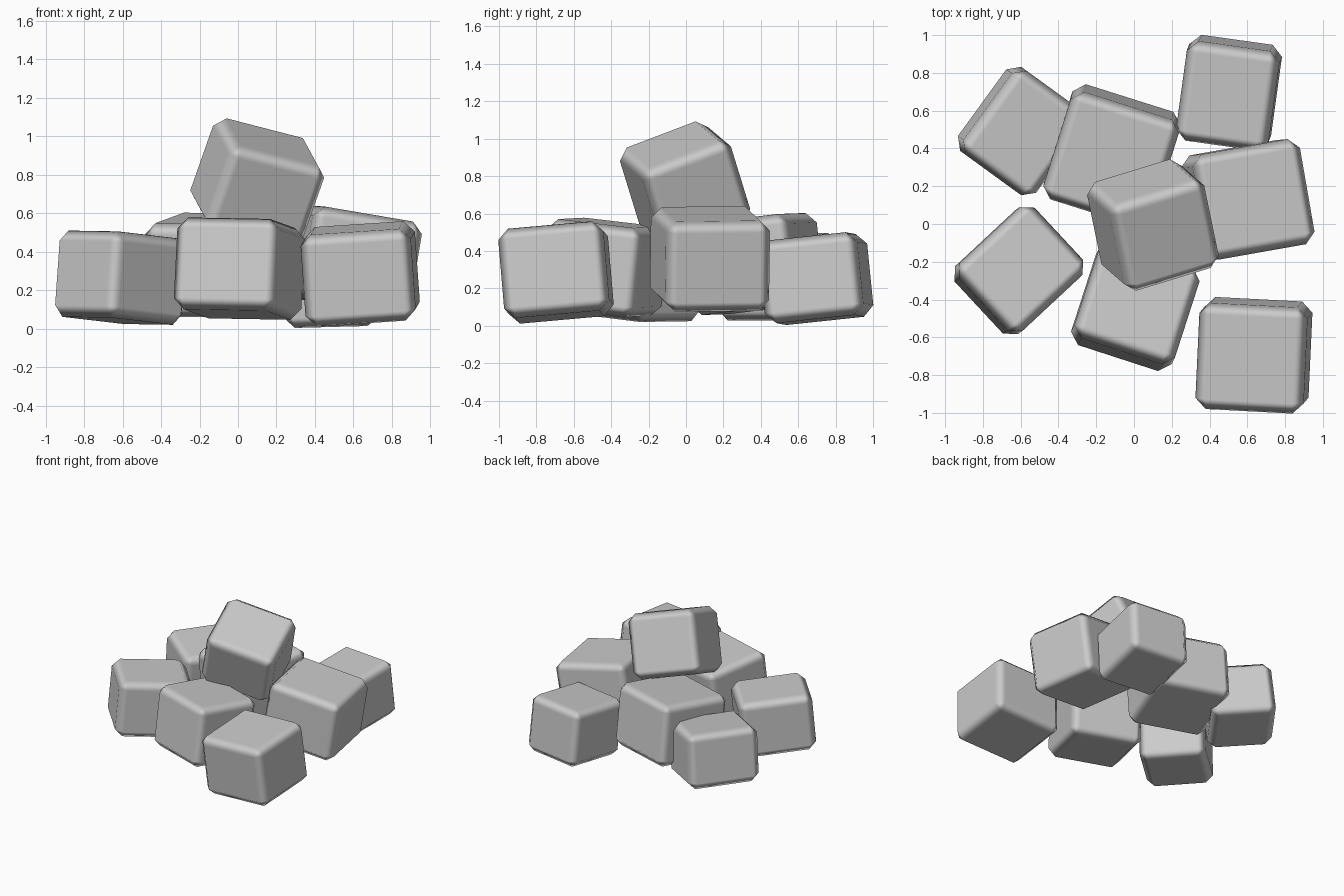
import bpy
from math import cos, sin, radians
from mathutils import Vector, Matrix

if "Cube" in bpy.data.objects:
    bpy.data.objects.remove(bpy.data.objects["Cube"])


def block(name, centre, size, yaw, lean, bevel=0.057):
    """Chamfered, soft-shaded block; yaw is seen from above, lean is the xy of its up axis."""
    up = Vector((lean[0], lean[1], 1 - lean[0] ** 2 / 2 - lean[1] ** 2 / 2)).normalized()
    c, s = cos(radians(yaw)), sin(radians(yaw))
    x = Vector((c, s, -(up.x * c + up.y * s) / up.z)).normalized()
    y = up.cross(x)
    rot = Matrix((x, y, up)).transposed().to_4x4()

    bpy.ops.mesh.primitive_cube_add(size=1)
    ob = bpy.context.object
    ob.name = name
    ob.data.transform(Matrix.Diagonal((*size, 1)))
    ob.matrix_world = Matrix.Translation(centre) @ rot
    bpy.ops.object.shade_smooth()
    mod = ob.modifiers.new("soft_edges", 'BEVEL')
    mod.width = bevel
    mod.segments = 1
    mod.limit_method = 'NONE'
    mod.harden_normals = True
    return ob


# Ring of rocks on the ground
block("rock_back_left", (-0.597, 0.492, 0.262), (0.48, 0.55, 0.43), -36, (0.09, -0.065))
block("rock_back_middle", (-0.117, 0.362, 0.33), (0.60, 0.60, 0.49), -17.5, (-0.023, -0.108))
block("rock_back_right", (0.503, 0.695, 0.252), (0.495, 0.535, 0.445), -8, (-0.04, -0.10))
block("rock_right", (0.602, 0.128, 0.357), (0.585, 0.565, 0.49), 10, (0.165, 0.015))
block("rock_front_right", (0.635, -0.695, 0.285), (0.575, 0.565, 0.48), -3, (-0.07, -0.085))
block("rock_front_middle", (0.007, -0.436, 0.312), (0.56, 0.54, 0.48), -18, (0.05, 0.10))
block("rock_front_left", (-0.61, -0.247, 0.265), (0.55, 0.49, 0.45), 43, (0.07, 0.05))

# Tilted rock resting on top of the pile
block("rock_top", (0.10, -0.005, 0.752), (0.54, 0.515, 0.485), 17, (0.32, -0.28))
